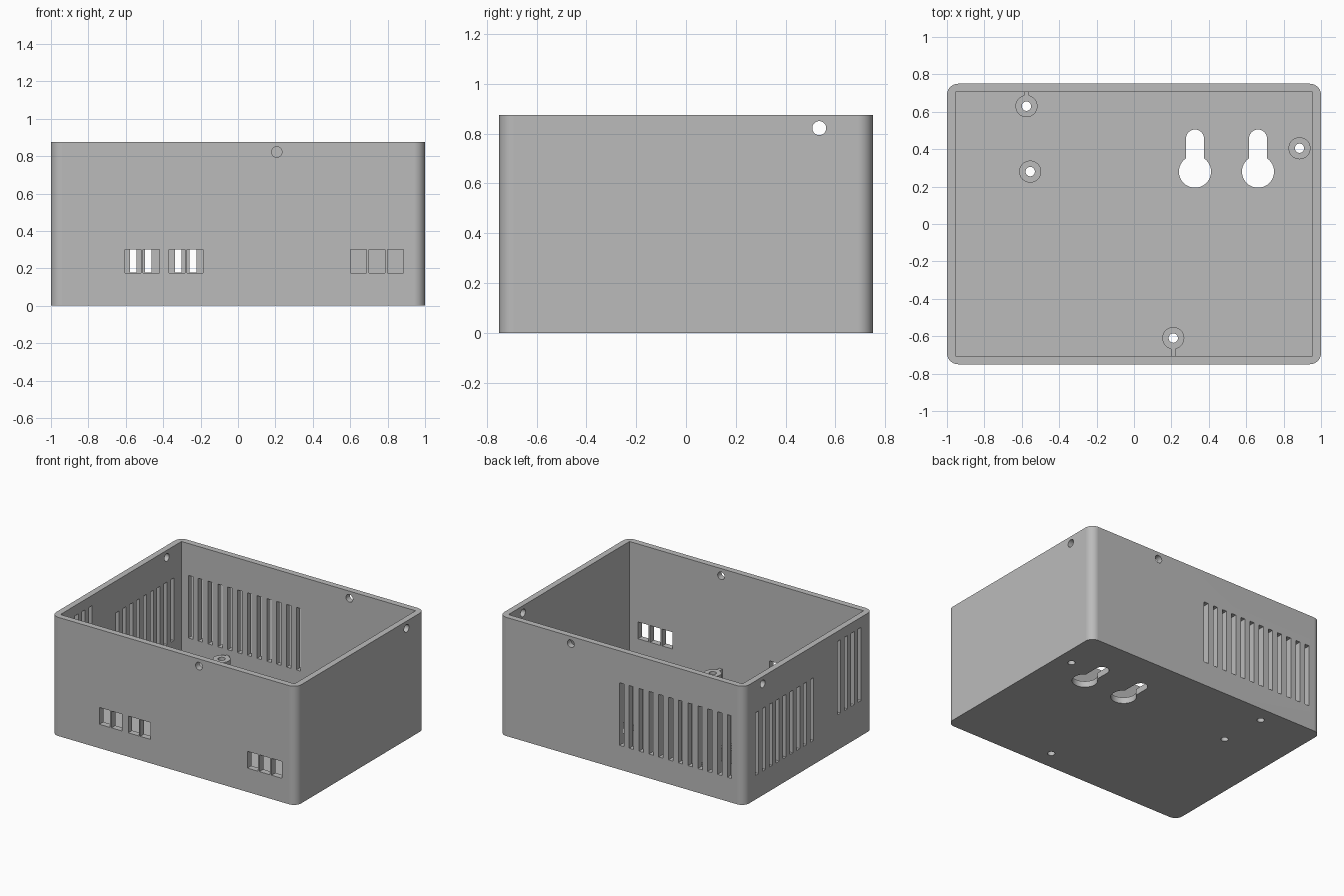
import bpy, bmesh, math
from mathutils import Matrix, Vector

if "Cube" in bpy.data.objects:
    bpy.data.objects.remove(bpy.data.objects["Cube"])

HALF_X, HALF_Y, HEIGHT = 1.0, 0.75, 0.875
WALL, FLOOR = 0.045, 0.045
POST_TOP = 0.14
PITCH, SLOT = 0.08, 0.036

grey = bpy.data.materials.new("plain grey")
grey.use_nodes = True
colour = (0.5, 0.5, 0.5, 1)
grey.diffuse_color = colour
grey.node_tree.nodes["Principled BSDF"].inputs["Base Color"].default_value = colour


def box(bm, lo, hi):
    lo, hi = Vector(lo), Vector(hi)
    m = Matrix.Translation((lo + hi) / 2) @ Matrix.Diagonal((*(hi - lo), 1))
    return bmesh.ops.create_cube(bm, size=1, matrix=m)["verts"]


def cylinder(bm, centre, radius, depth, axis="Z"):
    turn = {"X": Matrix.Rotation(math.pi / 2, 4, "Y"),
            "Y": Matrix.Rotation(math.pi / 2, 4, "X"),
            "Z": Matrix.Identity(4)}[axis]
    bmesh.ops.create_cone(bm, cap_ends=True, segments=32, radius1=radius,
                          radius2=radius, depth=depth,
                          matrix=Matrix.Translation(centre) @ turn)


def keyhole(bm, x, y, radius, half, end_y):
    # large round entry narrowing into a round-ended slot
    a = math.asin(half / radius)
    pts = []
    for i in range(33):
        t = math.pi / 2 + a + (2 * math.pi - 2 * a) * i / 32
        pts.append((x + radius * math.cos(t), y + radius * math.sin(t)))
    for i in range(17):
        t = math.pi * i / 16
        pts.append((x + half * math.cos(t), end_y + half * math.sin(t)))
    face = bm.faces.new([bm.verts.new((px, py, -0.05)) for px, py in pts])
    out = bmesh.ops.extrude_face_region(bm, geom=[face])["geom"]
    bmesh.ops.translate(bm, vec=(0, 0, 0.2),
                        verts=[v for v in out if isinstance(v, bmesh.types.BMVert)])


def finish(bm, name):
    bmesh.ops.recalc_face_normals(bm, faces=bm.faces)
    mesh = bpy.data.meshes.new(name)
    bm.to_mesh(mesh)
    bm.free()
    mesh.materials.append(grey)
    ob = bpy.data.objects.new(name, mesh)
    bpy.context.scene.collection.objects.link(ob)
    return ob


def combine(target, tool, operation):
    mod = target.modifiers.new(operation.lower(), "BOOLEAN")
    mod.operation, mod.object, mod.solver = operation, tool, "EXACT"
    mod.use_self = True
    bpy.context.view_layer.update()
    dg = bpy.context.evaluated_depsgraph_get()
    mesh = bpy.data.meshes.new_from_object(target.evaluated_get(dg))
    target.modifiers.clear()
    target.data = mesh
    bpy.data.objects.remove(tool)


# outer shell with rounded upright corners
bm = bmesh.new()
box(bm, (-HALF_X, -HALF_Y, 0), (HALF_X, HALF_Y, HEIGHT))
upright = [e for e in bm.edges
           if abs(e.verts[0].co.z - e.verts[1].co.z) > 0.5]
bmesh.ops.bevel(bm, geom=upright, offset=0.06, segments=10, profile=0.5,
                affect="EDGES")
enclosure = finish(bm, "enclosure")

# square-cornered cavity
bm = bmesh.new()
box(bm, (WALL - HALF_X, WALL - HALF_Y, FLOOR),
    (HALF_X - WALL, HALF_Y - WALL, HEIGHT + 0.1))
combine(enclosure, finish(bm, "cavity_cutter"), "DIFFERENCE")

# standoffs, two of them tied to the wall by a rib
posts = [(-0.575, 0.63), (-0.555, 0.28), (0.885, 0.405), (0.21, -0.61)]
bm = bmesh.new()
low = FLOOR / 2
for x, y in posts:
    cylinder(bm, (x, y, (low + POST_TOP) / 2), 0.059, POST_TOP - low)
    if abs(y) > 0.5:
        end = math.copysign(HALF_Y - WALL / 2, y)
        box(bm, (x - 0.013, min(y, end), low),
            (x + 0.013, max(y, end), POST_TOP - 0.004))
combine(enclosure, finish(bm, "standoffs"), "UNION")

# all openings
bm = bmesh.new()
for x, y in posts:
    cylinder(bm, (x, y, 0.1), 0.025, 0.4)
for x in (0.326, 0.663):
    keyhole(bm, x, 0.28, 0.086, 0.048, 0.457)
# connector ports in the front wall
for x in (-0.562, -0.464, -0.327, -0.23, 0.645, 0.743, 0.842):
    box(bm, (x - 0.043, -HALF_Y - 0.05, 0.176),
        (x + 0.043, -HALF_Y + 0.1, 0.30))
# vents in the back wall
for i in range(12):
    x = -PITCH * i
    box(bm, (x - SLOT / 2, HALF_Y - 0.1, 0.178),
        (x + SLOT / 2, HALF_Y + 0.05, 0.64))
# two groups of vents in the side wall
for count, start, z0, z1 in ((9, 0.6, 0.178, 0.64), (4, -0.355, 0.26, 0.80)):
    for i in range(count):
        y = start - PITCH * i
        box(bm, (-HALF_X - 0.05, y - SLOT / 2, z0),
            (-HALF_X + 0.1, y + SLOT / 2, z1))
# lid screw holes near the rim
HOLE_Z = 0.822
cylinder(bm, (0.207, -HALF_Y, HOLE_Z), 0.028, 0.2, "Y")
cylinder(bm, (0.415, HALF_Y, HOLE_Z), 0.028, 0.2, "Y")
for side in (-1, 1):
    cylinder(bm, (side * HALF_X, 0.535, HOLE_Z), 0.028, 0.2, "X")
combine(enclosure, finish(bm, "opening_cutter"), "DIFFERENCE")

# smooth rounded corners, crisp edges
bpy.ops.object.select_all(action="DESELECT")
enclosure.select_set(True)
bpy.context.view_layer.objects.active = enclosure
bpy.ops.object.shade_smooth_by_angle(angle=math.radians(30))
weighted = enclosure.modifiers.new("even_normals", "WEIGHTED_NORMAL")
weighted.keep_sharp = True
